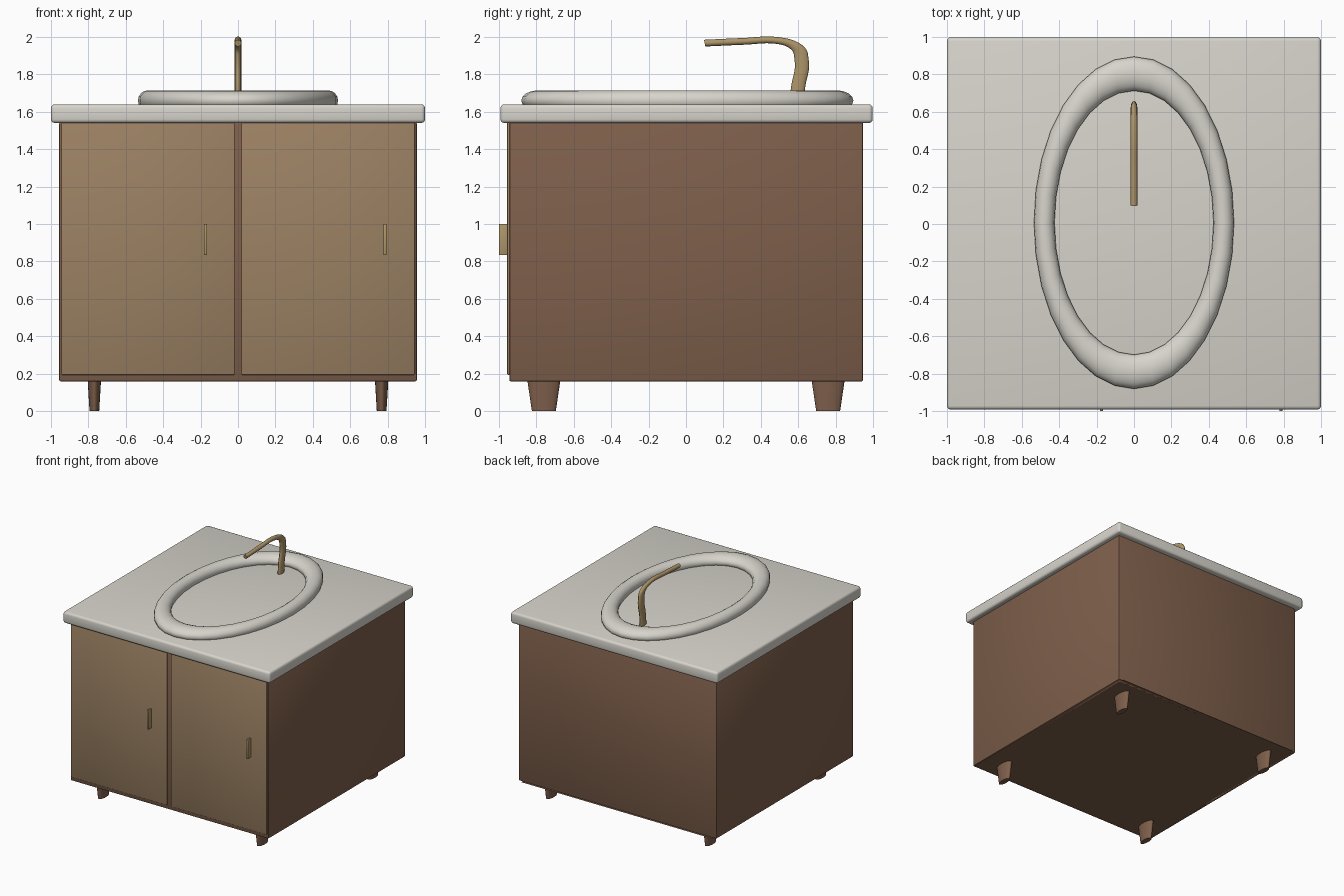
import bpy, bmesh, math
from mathutils import Vector

if "Cube" in bpy.data.objects:
    bpy.data.objects.remove(bpy.data.objects["Cube"])


def material(name, rgb):
    m = bpy.data.materials.new(name)
    m.diffuse_color = (*rgb, 1)
    m.use_nodes = True
    m.node_tree.nodes["Principled BSDF"].inputs["Base Color"].default_value = m.diffuse_color
    return m


WOOD = material("dark_wood", (0.21, 0.115, 0.07))
DOOR = material("light_wood", (0.33, 0.22, 0.125))
BRASS = material("brass", (0.42, 0.30, 0.14))
STONE = material("stone", (0.68, 0.66, 0.60))


def finish(ob, name, mat):
    ob.name = name
    ob.data.materials.clear()
    ob.data.materials.append(mat)
    bpy.ops.object.select_all(action='DESELECT')
    ob.select_set(True)
    bpy.context.view_layer.objects.active = ob
    if ob.type == 'MESH':
        bpy.ops.object.shade_smooth_by_angle(angle=math.radians(40))
    return ob


def box(name, lo, hi, mat, bevel=0.0, segments=2):
    lo, hi = Vector(lo), Vector(hi)
    bm = bmesh.new()
    bmesh.ops.create_cube(bm, size=1)
    bmesh.ops.scale(bm, vec=hi - lo, verts=bm.verts)
    bmesh.ops.translate(bm, vec=(lo + hi) / 2, verts=bm.verts)
    if bevel:
        bmesh.ops.bevel(bm, geom=bm.edges[:], offset=bevel, segments=segments,
                        profile=0.5, affect='EDGES')
    me = bpy.data.meshes.new(name)
    bm.to_mesh(me)
    bm.free()
    ob = bpy.data.objects.new(name, me)
    bpy.context.collection.objects.link(ob)
    return finish(ob, name, mat)


# Cabinet carcass with a shallow recessed front
cabinet = box("cabinet", (-0.957, -0.945, 0.158), (0.957, 0.947, 1.545), WOOD, 0.01)
bm = bmesh.new()
bm.from_mesh(cabinet.data)
front = min(bm.faces, key=lambda f: f.calc_center_median().y - f.calc_area())
bmesh.ops.inset_region(bm, faces=[front], thickness=0.04)
inner = bmesh.ops.extrude_face_region(bm, geom=[front])
bmesh.ops.translate(bm, vec=(0, 0.05, 0),
                    verts=[v for v in inner["geom"] if isinstance(v, bmesh.types.BMVert)])
if front.is_valid:
    bmesh.ops.delete(bm, geom=[front], context='FACES')
bm.to_mesh(cabinet.data)
bm.free()
box("centre_divider", (-0.013, -0.935, 0.2), (0.013, -0.88, 1.52), WOOD)

# Doors and plate handles
for side, x0, x1, hx in (("left", -0.945, -0.018, -0.174), ("right", 0.018, 0.945, 0.786)):
    box(side + "_door", (x0, -0.956, 0.193), (x1, -0.92, 1.545), DOOR, 0.006)
    box(side + "_handle", (hx - 0.009, -1.0, 0.833), (hx + 0.009, -0.95, 1.0), BRASS, 0.004)

# Countertop
box("countertop", (-1, -0.992, 1.54), (1, 0.998, 1.64), STONE, 0.02, 3)

# Tapered oval legs
for sx in (-1, 1):
    for sy in (-1, 1):
        bpy.ops.mesh.primitive_cone_add(vertices=32, radius1=0.36, radius2=0.5, depth=0.17,
                                        location=(sx * 0.768, sy * 0.76, 0.085))
        leg = bpy.context.object
        leg.scale = (0.072, 0.178, 1)
        finish(leg, "leg", WOOD)

# Oval basin rim
bpy.ops.mesh.primitive_torus_add(major_segments=32, minor_segments=16, major_radius=0.48,
                                 minor_radius=0.055, location=(0, 0.007, 1.66))
rim = bpy.context.object
rim.scale = (1, 1.66, 1)
finish(rim, "basin_rim", STONE)

# Bent faucet pipe, stretched front to back like the rest of the set
STRETCH = 2.1
path = ((0.59, 1.60), (0.598, 1.72), (0.618, 1.88), (0.585, 1.95),
        (0.49, 1.981), (0.3, 1.976), (0.1, 1.967))
cu = bpy.data.curves.new("faucet", 'CURVE')
cu.dimensions = '3D'
cu.bevel_depth = 0.018
cu.bevel_resolution = 4
cu.use_fill_caps = True
cu.resolution_u = 6
sp = cu.splines.new('BEZIER')
sp.bezier_points.add(len(path) - 1)
for p, (y, z) in zip(sp.bezier_points, path):
    p.co = (0, y / STRETCH, z)
    p.handle_left_type = p.handle_right_type = 'AUTO'
faucet = bpy.data.objects.new("faucet", cu)
faucet.scale.y = STRETCH
bpy.context.collection.objects.link(faucet)
finish(faucet, "faucet", BRASS)
